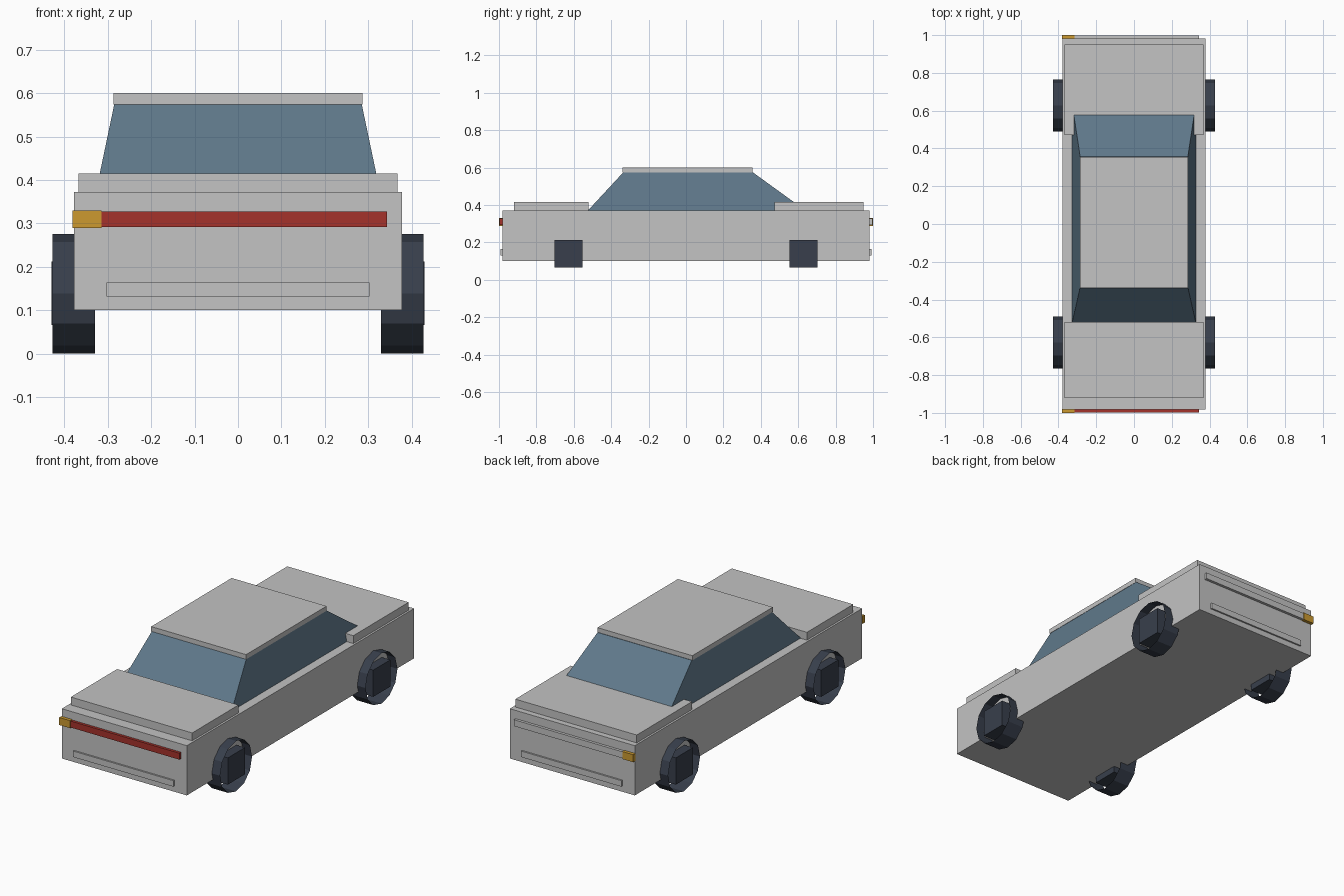
import bpy, bmesh, math
from mathutils import Matrix

if "Cube" in bpy.data.objects:
    bpy.data.objects.remove(bpy.data.objects["Cube"])


def srgb(h):
    """Hex colour to linear RGBA."""
    c = [int(h[i:i + 2], 16) / 255 for i in (0, 2, 4)]
    return [v / 12.92 if v <= 0.04045 else ((v + 0.055) / 1.055) ** 2.4 for v in c] + [1]


def material(name, h):
    m = bpy.data.materials.new(name)
    m.diffuse_color = srgb(h)
    m.use_nodes = True
    m.node_tree.nodes["Principled BSDF"].inputs["Base Color"].default_value = m.diffuse_color
    return m


SILVER = material("silver_paint", "c3c3c3")
GLASS = material("blue_glass", "5f788a")
RUBBER = material("dark_rubber", "383f4c")
RED = material("red_light", "a5322b")
AMBER = material("amber_light", "cc9a30")


def finish(name, bm, mat):
    mesh = bpy.data.meshes.new(name)
    bm.to_mesh(mesh)
    bm.free()
    mesh.materials.append(mat)
    obj = bpy.data.objects.new(name, mesh)
    bpy.context.collection.objects.link(obj)
    return obj


def frustum(name, mat, x0, x1, y0, y1, z0, z1, top=None):
    """Box, or a tapered box when top = (x0, x1, y0, y1) is given."""
    bm = bmesh.new()
    bmesh.ops.create_cube(bm, size=1)
    for v in bm.verts:
        a, b, c, d = top if top and v.co.z > 0 else (x0, x1, y0, y1)
        v.co = (a if v.co.x < 0 else b, c if v.co.y < 0 else d, z0 if v.co.z < 0 else z1)
    return finish(name, bm, mat)


# Body shell, bonnet and boot lid
frustum("body", SILVER, -0.378, 0.378, -0.982, 0.982, 0.10, 0.372)
frustum("bonnet", SILVER, -0.367, 0.367, -0.92, -0.52, 0.37, 0.415)
frustum("boot_lid", SILVER, -0.367, 0.367, 0.472, 0.95, 0.37, 0.415)

# Glass cabin and roof
frustum("cabin_glass", GLASS, -0.328, 0.328, -0.525, 0.64, 0.37, 0.575,
        (-0.285, 0.285, -0.335, 0.357))
frustum("roof", SILVER, -0.287, 0.287, -0.34, 0.355, 0.574, 0.60)

# Light bars, corner indicators and bumpers at both ends
for end, s, bar in (("front", -1, RED), ("rear", 1, SILVER)):
    def span(a, b):
        return sorted((s * a, s * b))
    frustum(end + "_light_bar", bar, -0.343, 0.343, *span(0.98, 0.997), 0.292, 0.327)
    frustum(end + "_indicator", AMBER, -0.381, -0.315, *span(0.98, 1.0), 0.289, 0.33)
    frustum(end + "_bumper", SILVER, -0.303, 0.303, *span(0.98, 0.991), 0.131, 0.164)

# Wheels: open twelve-sided tyre around a square hub
R = 0.138
for side, sx in (("left", -1), ("right", 1)):
    for end, y in (("front", -0.628), ("rear", 0.628)):
        bm = bmesh.new()
        bmesh.ops.create_cone(bm, cap_ends=False, segments=12, radius1=R, radius2=R, depth=0.098,
                              matrix=Matrix.Translation((sx * 0.379, y, R))
                              @ Matrix.Rotation(math.pi / 2, 4, 'Y'))
        finish(f"{end}_{side}_tyre", bm, RUBBER)
        x0, x1 = sorted((sx * 0.33, sx * 0.43))
        frustum(f"{end}_{side}_hub", RUBBER, x0, x1, y - 0.074, y + 0.074, 0.066, 0.212)
